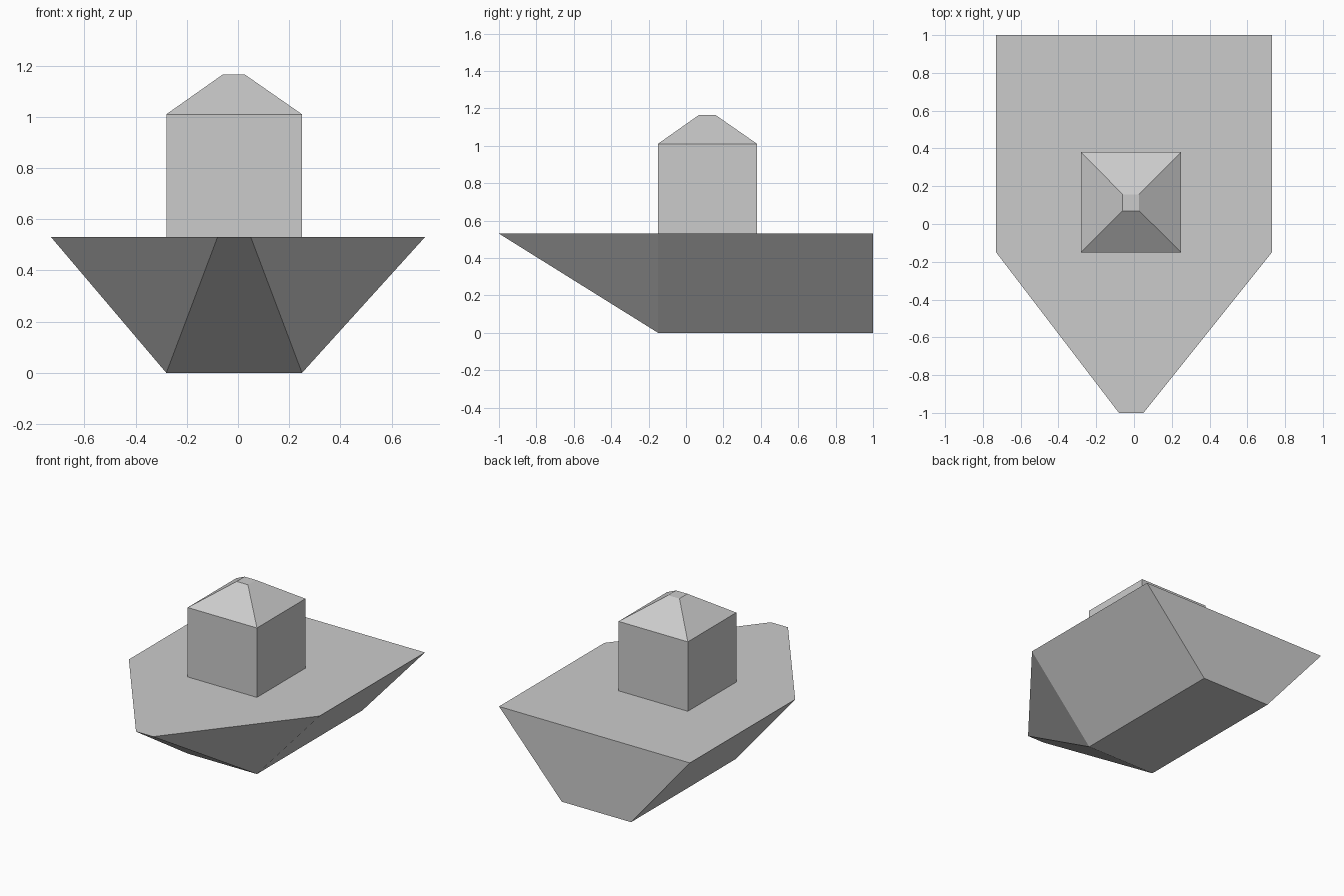
import bpy
import bmesh

default_cube = bpy.data.objects.get("Cube")
if default_cube:
    bpy.data.objects.remove(default_cube, do_unlink=True)

# One plain grey for everything
grey = bpy.data.materials.new("plain grey")
grey.use_nodes = True
colour = (0.6, 0.6, 0.6, 1)
grey.diffuse_color = colour
grey.node_tree.nodes["Principled BSDF"].inputs["Base Color"].default_value = colour


def rectangle(x0, x1, y0, y1):
    return [(x0, y0), (x1, y0), (x1, y1), (x0, y1)]


def loft(name, sections):
    """Join matching (z, outline) sections with flat faces and cap both ends."""
    bm = bmesh.new()
    rings = [[bm.verts.new((x, y, z)) for x, y in outline]
             for z, outline in sections]
    for low, high in zip(rings, rings[1:]):
        for i in range(len(low)):
            j = (i + 1) % len(low)
            bm.faces.new((low[i], low[j], high[j], high[i]))
    bm.faces.new(rings[0][::-1])
    bm.faces.new(rings[-1])
    # Repeated outline points merge, turning their quads into triangles
    bmesh.ops.remove_doubles(bm, verts=bm.verts[:], dist=0.0001)
    bmesh.ops.recalc_face_normals(bm, faces=bm.faces[:])
    mesh = bpy.data.meshes.new(name)
    bm.to_mesh(mesh)
    bm.free()
    mesh.materials.append(grey)
    obj = bpy.data.objects.new(name, mesh)
    bpy.context.collection.objects.link(obj)
    return obj


left, right = -0.28, 0.25      # keel and cabin share their width
shoulder, stern = -0.15, 1.0   # where the bow taper starts, and the back
beam, deck, eaves = 0.73, 0.53, 1.01

# Hull: flat keel flaring up to a pointed deck
keel = [(left, shoulder), (right, shoulder), (right, shoulder),
        (right, stern), (left, stern), (left, shoulder)]
deck_outline = [(-0.08, -1), (0.05, -1), (beam, shoulder),
                (beam, stern), (-beam, stern), (-beam, shoulder)]
loft("hull", [(0, keel), (deck, deck_outline)])

# Cabin: square walls with a blunt pyramid roof
walls = rectangle(left, right, shoulder, 0.38)
roof_top = rectangle(-0.06, 0.027, 0.07, 0.157)
loft("cabin", [(deck, walls), (eaves, walls), (1.165, roof_top)])
